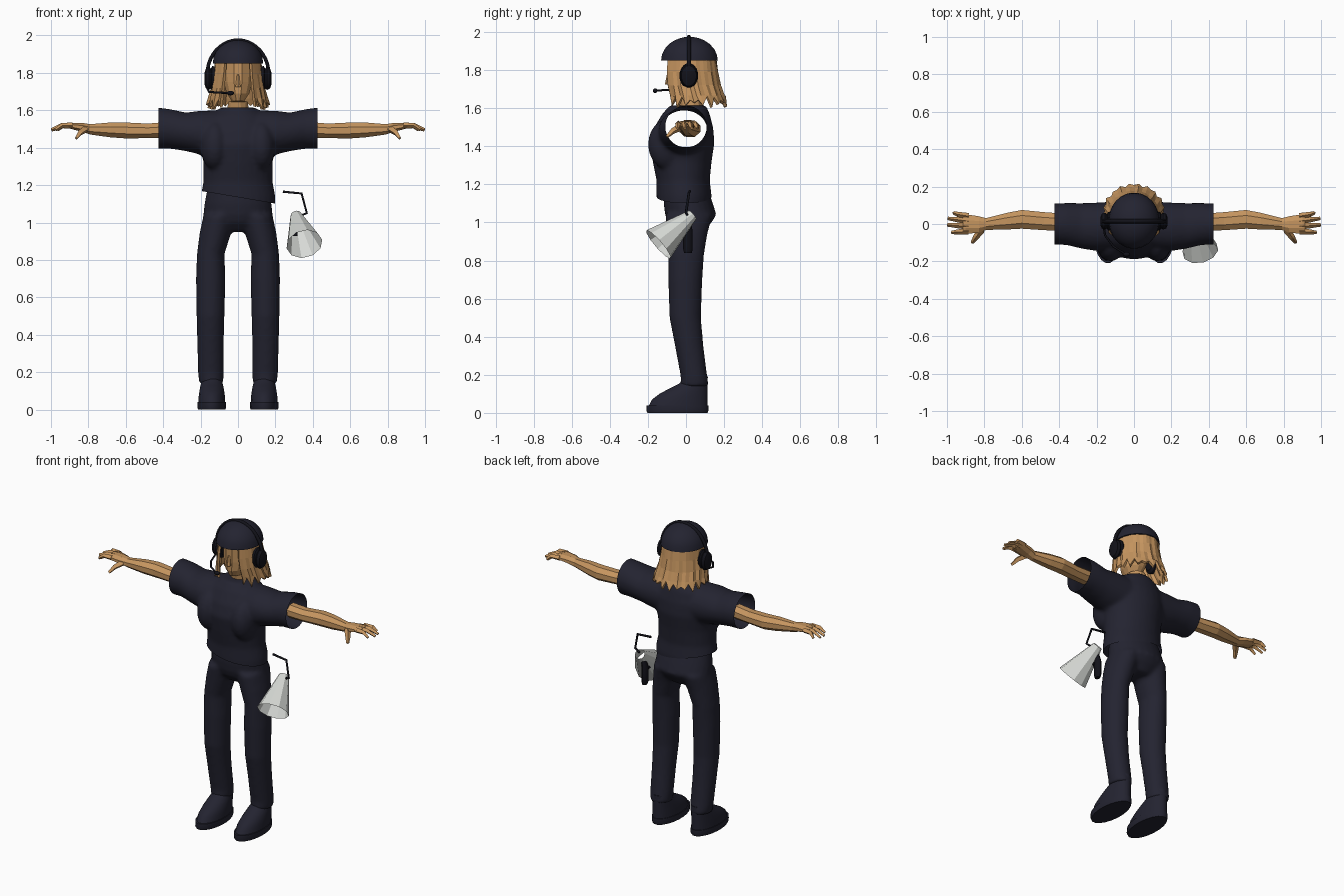
import bpy, bmesh, math
from mathutils import Vector

if "Cube" in bpy.data.objects:
    bpy.data.objects.remove(bpy.data.objects["Cube"])


def material(name, rgb):
    m = bpy.data.materials.new(name)
    m.use_nodes = True
    m.diffuse_color = (*rgb, 1)
    m.node_tree.nodes["Principled BSDF"].inputs["Base Color"].default_value = (*rgb, 1)
    return m


CLOTH = material("dark navy cloth", (0.017, 0.017, 0.03))
BLACK = material("black plastic", (0.006, 0.006, 0.01))
TAN = material("tan skin and hair", (0.56, 0.30, 0.115))
GREY = material("pale grey horn", (0.68, 0.70, 0.67))


def add(name, bm, mat, smooth=None):
    bmesh.ops.recalc_face_normals(bm, faces=bm.faces)
    me = bpy.data.meshes.new(name)
    bm.to_mesh(me)
    bm.free()
    me.materials.append(mat)
    ob = bpy.data.objects.new(name, me)
    bpy.context.collection.objects.link(ob)
    if smooth:
        bpy.ops.object.select_all(action="DESELECT")
        ob.select_set(True)
        bpy.context.view_layer.objects.active = ob
        bpy.ops.object.shade_smooth_by_angle(angle=math.radians(smooth))
    return ob


def loft(bm, rings, n=20, axis="z", caps=True):
    """Rings are (position along axis, centre u, centre v, radius u, radius v)."""
    loops = []
    for t, u, v, ru, rv in rings:
        loop = []
        for i in range(n):
            a = math.tau * (i + 0.5) / n
            p, q = u + ru * math.cos(a), v + rv * math.sin(a)
            loop.append(bm.verts.new((p, q, t) if axis == "z" else (t, p, q)))
        loops.append(loop)
    for a, b in zip(loops, loops[1:]):
        for i in range(n):
            bm.faces.new((a[i], a[(i + 1) % n], b[(i + 1) % n], b[i]))
    if caps:
        bm.faces.new(loops[0])
        bm.faces.new(loops[-1])


def ball(bm, centre, radii):
    verts = bmesh.ops.create_uvsphere(bm, u_segments=20, v_segments=12, radius=1)["verts"]
    for v in verts:
        v.co = Vector(c + r * k for c, r, k in zip(centre, radii, v.co))


def box(bm, centre, size):
    for v in bmesh.ops.create_cube(bm, size=1)["verts"]:
        v.co = Vector(c + s * k for c, s, k in zip(centre, size, v.co))


def rod(name, points, radii, mat, res=0):
    cu = bpy.data.curves.new(name, "CURVE")
    cu.dimensions = "3D"
    cu.bevel_depth, cu.bevel_resolution, cu.use_fill_caps = 1, res, True
    sp = cu.splines.new("POLY")
    sp.points.add(len(points) - 1)
    sp.use_smooth = res > 0
    for i, (pt, p) in enumerate(zip(sp.points, points)):
        pt.co = (*p, 1)
        pt.radius = radii[i] if isinstance(radii, (list, tuple)) else radii
    cu.materials.append(mat)
    ob = bpy.data.objects.new(name, cu)
    bpy.context.collection.objects.link(ob)


def blend(name, bm, cuts):
    """Fuse overlapping solids into soft cloth, then cut openings."""
    tmp = add(name + "_temp", bm, CLOTH)
    mod = tmp.modifiers.new("fuse", "REMESH")
    mod.mode, mod.voxel_size = "VOXEL", 0.012
    soft = tmp.modifiers.new("soften", "SMOOTH")
    soft.factor, soft.iterations = 0.5, 5
    dg = bpy.context.evaluated_depsgraph_get()
    me = bpy.data.meshes.new_from_object(tmp.evaluated_get(dg))
    out = bmesh.new()
    out.from_mesh(me)
    bpy.data.objects.remove(tmp)
    bpy.data.meshes.remove(me)
    for co, no in cuts:
        geom = out.verts[:] + out.edges[:] + out.faces[:]
        bmesh.ops.bisect_plane(out, geom=geom, plane_co=co, plane_no=no, clear_outer=True)
    return add(name, out, CLOTH, 50)


# Shirt: torso, chest and a wide tube through both open sleeves
bm = bmesh.new()
loft(bm, [(1.05, 0, -.01, .20, .14), (1.14, 0, -.01, .20, .145), (1.22, 0, -.015, .185, .14),
          (1.32, 0, -.02, .185, .155), (1.42, 0, -.02, .20, .17), (1.5, 0, -.012, .2, .155),
          (1.57, 0, 0, .16, .125), (1.615, 0, .01, .09, .095)], 28)
half = [(.1, -.01, 1.475, .13, .125), (.2, -.015, 1.48, .13, .118), (.28, -.01, 1.485, .122, .103),
        (.36, 0, 1.5, .113, .106), (.46, 0, 1.506, .108, .113)]
loft(bm, [(-h[0], *h[1:]) for h in reversed(half)] + half, 24, "x")
for s in (-1, 1):
    ball(bm, (s * .125, -.1, 1.41), (.075, .1, .13))
blend("shirt", bm, [((.425, 0, 0), (1, 0, 0)), ((-.425, 0, 0), (-1, 0, 0)),
                    ((0, 0, 1.135), (-.17, 0, -1))])

# Trousers: hips and two legs
bm = bmesh.new()
loft(bm, [(.95, 0, .02, .08, .07), (1.0, 0, .02, .17, .115), (1.04, 0, .025, .186, .135),
          (1.1, 0, .012, .18, .13), (1.18, 0, 0, .165, .115)], 24)
for s in (-1, 1):
    loft(bm, [(.14, s * .143, .045, .064, .076), (.19, s * .145, .042, .069, .07),
              (.35, s * .147, .017, .071, .075), (.5, s * .147, -.004, .075, .083),
              (.7, s * .146, -.004, .079, .09), (.83, s * .146, 0, .074, .095),
              (.94, s * .122, .005, .084, .108), (1.04, s * .1, .015, .085, .125)])
blend("trousers", bm, [])

for s, side in ((1, "left"), (-1, "right")):
    # Shoe and sole
    bm = bmesh.new()
    loft(bm, [(z, s * .14, .115 - r, w, r) for z, w, r in
              ((.03, .073, .158), (.07, .071, .148), (.1, .067, .128), (.13, .061, .1),
               (.155, .055, .075), (.19, .05, .06))])
    add(side + "_shoe", bm, CLOTH, 40)
    bm = bmesh.new()
    loft(bm, [(0, s * .14, -.045, .074, .16), (.012, s * .14, -.045, .078, .165),
              (.04, s * .14, -.045, .077, .164)])
    add(side + "_sole", bm, CLOTH, 40)

    # Arm and palm, faceted
    bm = bmesh.new()
    loft(bm, [(s * x, y, z, a, b) for x, y, z, a, b in
              ((.38, .01, 1.495, .05, .046), (.48, .015, 1.49, .052, .042),
               (.6, .025, 1.492, .054, .046), (.68, .015, 1.495, .048, .043),
               (.79, 0, 1.498, .034, .03), (.83, -.003, 1.508, .048, .026),
               (.9, 0, 1.518, .056, .017), (.915, 0, 1.518, .05, .012))], 8, "x")
    add(side + "_arm", bm, TAN)
    for i, (y0, y1, tip) in enumerate(((.042, .06, .965), (.015, .03, .995),
                                       (-.013, -.005, .998), (-.04, -.045, .975))):
        rod(f"{side}_finger_{i + 1}", [(s * .885, y0, 1.518), (s * .94, (y0 + y1) / 2, 1.518),
            (s * tip, y1, 1.495)], (.017, .014, .009), TAN)
    rod(side + "_thumb", [(s * .815, -.03, 1.5), (s * .845, -.07, 1.48), (s * .865, -.1, 1.45)],
        (.02, .016, .009), TAN)

    # Headset ear cup
    bm = bmesh.new()
    loft(bm, [(s * x, .015, 1.77, r, r * 1.35) for x, r in
              ((.105, .035), (.118, .048), (.138, .05), (.145, .04), (.155, .046), (.172, .04),
               (.18, .02))], 16, "x")
    add(side + "_ear_cup", bm, BLACK, 35)

# Head, neck and nose
bm = bmesh.new()
loft(bm, [(1.59, 0, .03, .06, .06), (1.645, 0, .02, .055, .06), (1.65, 0, -.02, .035, .055),
          (1.69, 0, -.012, .062, .08), (1.75, 0, 0, .08, .095), (1.86, 0, .01, .085, .108)], 12)
add("head", bm, TAN)
bm = bmesh.new()
loft(bm, [(1.725, 0, -.093, .014, .018), (1.735, 0, -.093, .014, .016),
          (1.79, 0, -.09, .007, .008)], 6)
add("nose", bm, TAN)

# Hair: wavy locks around the back and sides with a ragged hem
bm = bmesh.new()
columns, rows = 34, []
for k, (z, cy, rx, ry) in enumerate(((1.87, .02, .115, .13), (1.79, .022, .125, .14),
                                     (1.72, .03, .138, .145), (1.665, .045, .152, .15),
                                     (1.615, .055, .162, .155))):
    row = []
    for i in range(columns + 1):
        a = math.radians(-146 + 292 * i / columns)
        w = 1 - .018 * k * (i % 2) + .02 * math.sin(i * 1.7 + k)
        drop = (k == 4) * (.035 * (i % 2) + .012 * math.sin(i * 2.3))
        row.append(bm.verts.new((rx * w * math.sin(a), cy + ry * w * math.cos(a), z + drop)))
    rows.append(row)
for a, b in zip(rows, rows[1:]):
    for i in range(columns):
        bm.faces.new((a[i], a[i + 1], b[i + 1], b[i]))
hair = add("hair", bm, TAN)
thick = hair.modifiers.new("thickness", "SOLIDIFY")
thick.thickness, thick.offset = .016, 0

# Domed cap
bm = bmesh.new()
dome = [math.radians(a) for a in (0, 15, 30, 45, 58, 70, 80, 87)]
loft(bm, [(1.85 + .125 * math.sin(a), 0, .018, .136 * math.cos(a), .15 * math.cos(a))
          for a in dome], 28)
add("cap", bm, CLOTH, 40)

# Headset band and microphone
arc = [math.radians(180 * i / 20) for i in range(21)]
rod("headset_band", [(.165 * math.cos(a), .015, 1.79 + .185 * math.sin(a)) for a in arc],
    .011, BLACK, 1)
rod("microphone_boom", [(-.165, .01, 1.72), (-.155, -.06, 1.698), (-.11, -.12, 1.695),
                        (-.05, -.158, 1.692)], .006, BLACK, 1)
bm = bmesh.new()
ball(bm, (-.04, -.162, 1.692), (.02, .012, .012))
add("microphone", bm, BLACK, 60)

# Megaphone: open faceted horn, grip, trigger and bent strap rod
small, wide = Vector((.31, .035, 1.04)), Vector((.355, -.145, .885))
bm = bmesh.new()
loft(bm, [(0, 0, 0, .03, .03), ((wide - small).length, 0, 0, .098, .098)], 10, caps=False)
turn = (wide - small).to_track_quat("Z", "Y")
for v in bm.verts:
    v.co = turn @ v.co + small
add("megaphone_horn", bm, GREY)
bm = bmesh.new()
loft(bm, [(.84, .29, .01, .014, .02), (.86, .29, .01, .02, .025), (.95, .29, .01, .02, .025),
          (1.0, .3, .01, .014, .018)], 10)
add("megaphone_grip", bm, BLACK, 40)
bm = bmesh.new()
box(bm, (.3, -.04, .94), (.035, .08, .022))
add("megaphone_trigger", bm, BLACK)
rod("megaphone_strap", [(.24, .02, 1.165), (.34, .015, 1.155), (.368, 0, 1.05), (.33, .01, 1.035)],
    .007, BLACK, 1)
